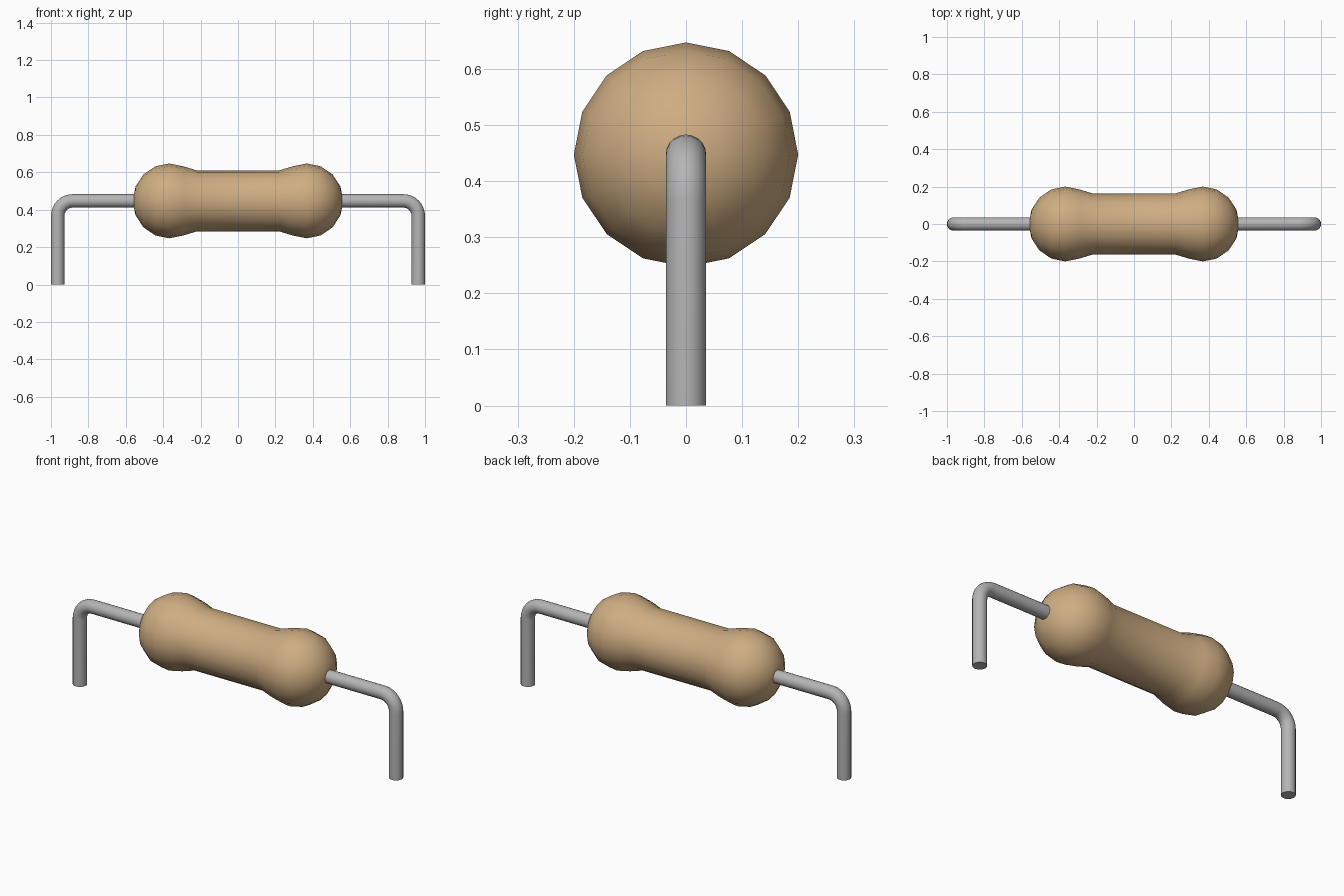
import bpy, bmesh, math
from mathutils import Vector, Matrix

cube = bpy.data.objects.get("Cube")
if cube:
    bpy.data.objects.remove(cube, do_unlink=True)

AXIS_Z = 0.447      # height of the body axis
WIRE_R = 0.036
LEG_X = 0.964
BEND = 0.08


def material(name, rgb):
    m = bpy.data.materials.new(name)
    m.use_nodes = True
    color = (*rgb, 1.0)
    m.diffuse_color = color
    m.node_tree.nodes["Principled BSDF"].inputs["Base Color"].default_value = color
    return m


def sweep(name, stations, sides, mat, sharp):
    """Skin rings given as (centre, direction, radius); zero radius makes a pole."""
    bm = bmesh.new()
    rings = []
    for centre, direction, radius in stations:
        if radius == 0:
            rings.append([bm.verts.new(centre)])
            continue
        side = Vector((0, 1, 0))
        up = direction.cross(side)
        ring = []
        for i in range(sides):
            a = math.tau * i / sides
            ring.append(bm.verts.new(centre + radius * (math.cos(a) * side + math.sin(a) * up)))
        rings.append(ring)
    for r0, r1 in zip(rings, rings[1:]):
        for i in range(sides):
            j = (i + 1) % sides
            corners = [r0[i % len(r0)], r0[j % len(r0)], r1[j % len(r1)], r1[i % len(r1)]]
            bm.faces.new(list(dict.fromkeys(corners)))
    for ring in (rings[0], rings[-1]):
        if len(ring) > 1:
            bm.faces.new(ring)
    bmesh.ops.recalc_face_normals(bm, faces=bm.faces)
    mesh = bpy.data.meshes.new(name)
    bm.to_mesh(mesh)
    bm.free()
    mesh.materials.append(mat)
    obj = bpy.data.objects.new(name, mesh)
    bpy.context.collection.objects.link(obj)
    bpy.ops.object.select_all(action='DESELECT')
    obj.select_set(True)
    bpy.context.view_layer.objects.active = obj
    bpy.ops.object.shade_smooth_by_angle(angle=math.radians(sharp))
    return obj


tan = material("tan ceramic", (0.62, 0.42, 0.225))
steel = material("grey metal", (0.46, 0.46, 0.46))

# Body: two rounded ends joined by a narrower barrel
half = []
for k in range(6):
    a = math.radians(22.5 * k)
    half.append((0.367 + 0.196 * math.cos(a), 0.2 * math.sin(a)))
half.append((0.22, 0.163))
profile = [(-x, r) for x, r in half] + half[::-1]
x_dir = Vector((1, 0, 0))
sweep("body", [(Vector((x, 0, AXIS_Z)), x_dir, r) for x, r in profile], 16, tan, 40)

# Wire leads: straight out of the body, round bend, then down to the ground
for name, s in (("left_lead", 1), ("right_lead", -1)):
    path = [(Vector((s * 0.4, 0, AXIS_Z)), Vector((s, 0, 0)), WIRE_R)]
    for k in range(9):
        a = math.pi / 2 * k / 8
        centre = Vector((s * (LEG_X - BEND + BEND * math.sin(a)), 0,
                         AXIS_Z - BEND + BEND * math.cos(a)))
        path.append((centre, Vector((s * math.cos(a), 0, -math.sin(a))), WIRE_R))
    path.append((Vector((s * LEG_X, 0, 0)), Vector((0, 0, -1)), WIRE_R))
    sweep(name, path, 20, steel, 40)
